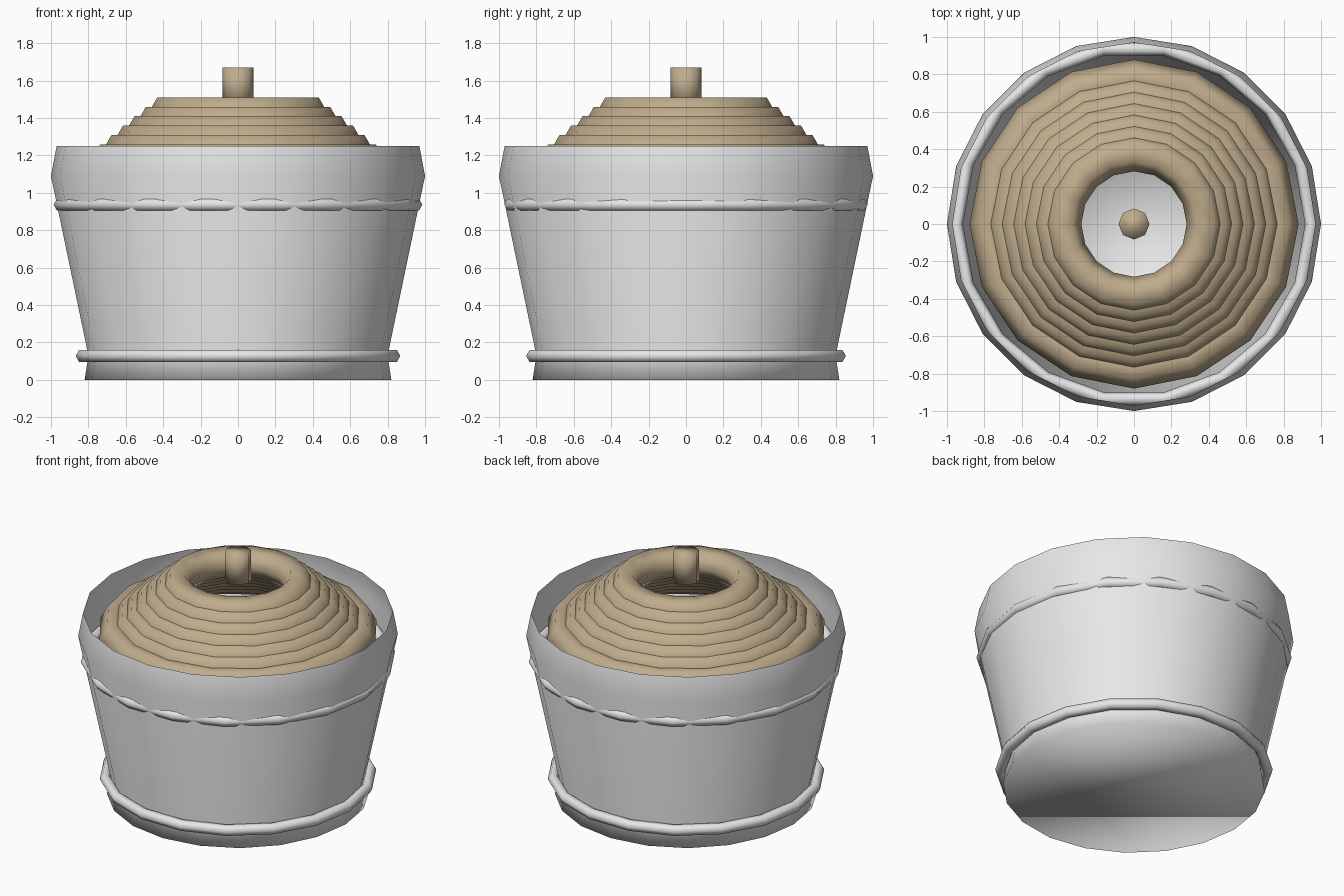
import bpy
import bmesh
from math import cos, sin, pi

cube = bpy.data.objects.get("Cube")
if cube:
    bpy.data.objects.remove(cube, do_unlink=True)


def material(name, rgb):
    m = bpy.data.materials.new(name)
    m.use_nodes = True
    colour = (*rgb, 1.0)
    m.diffuse_color = colour
    m.node_tree.nodes["Principled BSDF"].inputs["Base Color"].default_value = colour
    return m


grey = material("pale grey metal", (0.8, 0.8, 0.8))
tan = material("tan rope", (0.52, 0.41, 0.26))


def lathe(name, profile, sides, mat, closed=False, caps=()):
    """Sweep an (r, z) profile round the z axis, with optional end caps."""
    bm = bmesh.new()
    rings = []
    for r, z in profile:
        rings.append([bm.verts.new((r * cos(2 * pi * i / sides),
                                    r * sin(2 * pi * i / sides), z))
                      for i in range(sides)])
    pairs = list(zip(rings, rings[1:]))
    if closed:
        pairs.append((rings[-1], rings[0]))
    for low, high in pairs:
        for i in range(sides):
            j = (i + 1) % sides
            bm.faces.new((low[i], low[j], high[j], high[i]))
    if "bottom" in caps:
        bm.faces.new(rings[0][::-1])
    if "top" in caps:
        bm.faces.new(rings[-1])
    for f in bm.faces:
        f.smooth = True
    mesh = bpy.data.meshes.new(name)
    bm.to_mesh(mesh)
    bm.free()
    mesh.materials.append(mat)
    obj = bpy.data.objects.new(name, mesh)
    bpy.context.collection.objects.link(obj)
    return obj


def hoop(name, radius, z, thickness, sides, mat):
    """Ring with a six-sided cross-section."""
    profile = [(radius + thickness * cos(pi * k / 3),
                z + thickness * sin(pi * k / 3)) for k in range(6)]
    return lathe(name, profile, sides, mat, closed=True)


# Open bucket with a flared foot and a turned-in rim
lathe("bucket", [(0.82, 0), (0.80, 0.13), (1.0, 1.09), (0.97, 1.25)],
      20, grey, caps=("bottom",))

# Bands round the bucket
hoop("lower_band", 0.832, 0.128, 0.036, 18, grey)
hoop("upper_band", 0.95, 0.937, 0.036, 18, grey)

# Stacked coils of rope, widening downwards
for k in range(6):
    hoop(f"rope_coil_{k + 1}", 0.382 + 0.061 * k, 1.423 - 0.05 * k, 0.1, 16, tan)
hoop("rope_coil_7", 0.78, 1.123, 0.1, 16, tan)

# Loose rope end standing in the middle
lathe("rope_end", [(0.083, 1.47), (0.083, 1.67)], 8, tan, caps=("bottom", "top"))
